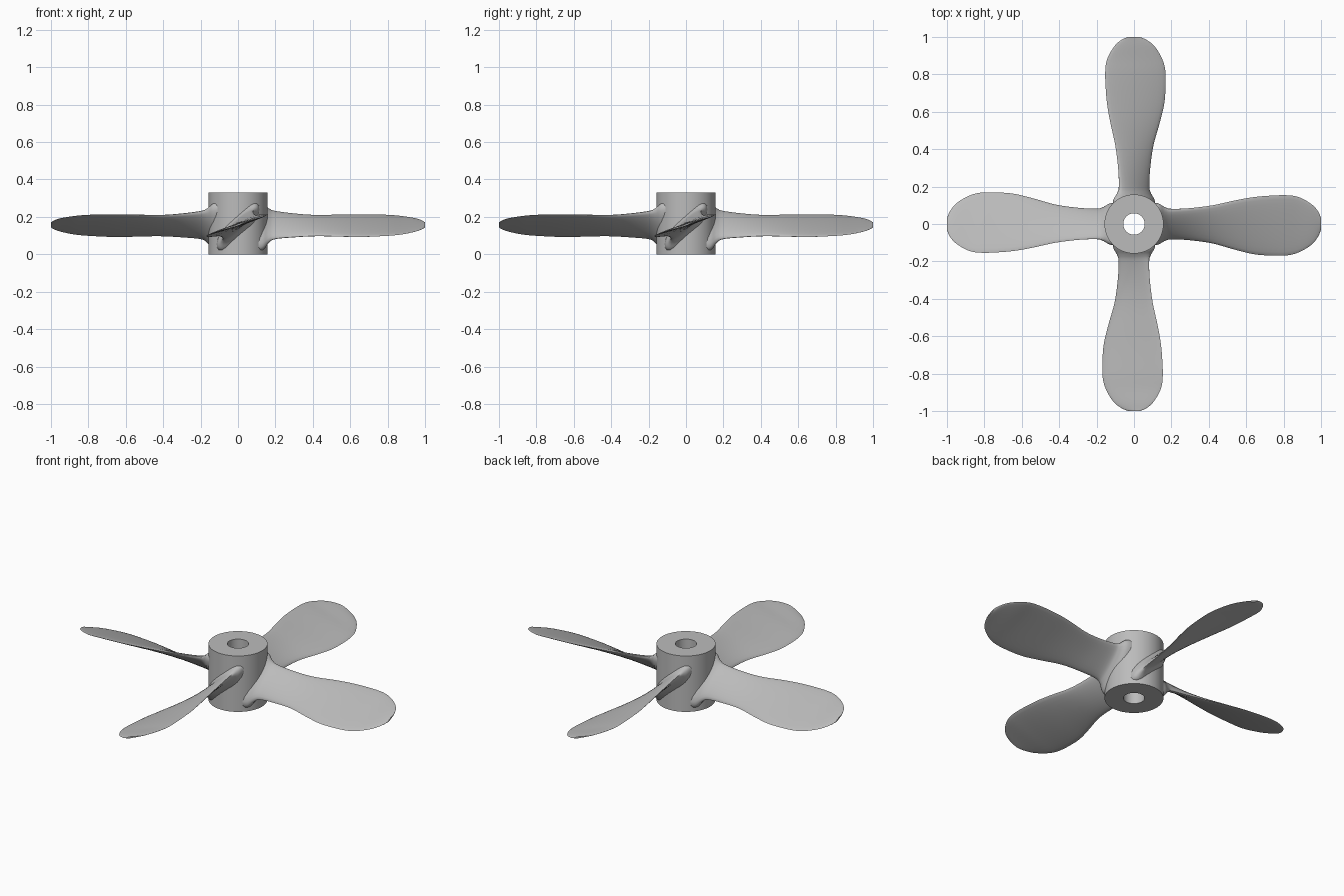
import bpy, bmesh, math
from mathutils import Matrix, Vector

cube = bpy.data.objects.get("Cube")
if cube:
    bpy.data.objects.remove(cube)

metal = bpy.data.materials.new("grey_metal")
metal.use_nodes = True
metal.diffuse_color = (0.5, 0.5, 0.5, 1)
metal.node_tree.nodes["Principled BSDF"].inputs["Base Color"].default_value = (0.5, 0.5, 0.5, 1)


def finish(bm, name, angle):
    bmesh.ops.recalc_face_normals(bm, faces=bm.faces)
    mesh = bpy.data.meshes.new(name)
    bm.to_mesh(mesh)
    bm.free()
    mesh.materials.append(metal)
    obj = bpy.data.objects.new(name, mesh)
    bpy.context.collection.objects.link(obj)
    bpy.ops.object.select_all(action="DESELECT")
    obj.select_set(True)
    bpy.context.view_layer.objects.active = obj
    bpy.ops.object.shade_smooth_by_angle(angle=math.radians(angle))
    return obj


def smooth_path(rows, steps):
    """Catmull-Rom interpolation through rows of numbers."""
    rows = [Vector(r) for r in rows]
    out = []
    for i in range(len(rows) - 1):
        a, b = rows[max(i - 1, 0)], rows[i]
        c, d = rows[i + 1], rows[min(i + 2, len(rows) - 1)]
        for k in range(steps):
            t = k / steps
            out.append(b + (c - a) * (t / 2) + (a * 2 - b * 5 + c * 4 - d) * (t * t / 2)
                       + (b * 3 - a - c * 3 + d) * (t ** 3 / 2))
    return out + [rows[-1]]


# Hub: a tube turned from a rectangular profile
HUB_R, BORE_R, HUB_H, SEG = 0.158, 0.057, 0.33, 64
bm = bmesh.new()
rings = []
for r, z in ((BORE_R, 0), (HUB_R, 0), (HUB_R, HUB_H), (BORE_R, HUB_H)):
    rings.append([bm.verts.new((r * math.cos(math.tau * i / SEG), r * math.sin(math.tau * i / SEG), z))
                  for i in range(SEG)])
for k in range(4):
    p, q = rings[k], rings[(k + 1) % 4]
    for i in range(SEG):
        j = (i + 1) % SEG
        bm.faces.new((p[i], p[j], q[j], q[i]))
finish(bm, "hub", 40)

# Blade stations: radius, trailing offset, leading offset, low z, high z, thickness
STATIONS = [
    (0.10, -0.105, 0.105, 0.02, 0.275, 0.13),
    (0.135, -0.10, 0.10, 0.03, 0.265, 0.11),
    (0.165, -0.087, 0.087, 0.065, 0.242, 0.07),
    (0.20, -0.081, 0.08, 0.083, 0.23, 0.046),
    (0.30, -0.087, 0.085, 0.092, 0.217, 0.034),
    (0.42, -0.104, 0.10, 0.098, 0.209, 0.028),
    (0.55, -0.14, 0.128, 0.095, 0.212, 0.024),
    (0.66, -0.164, 0.146, 0.093, 0.213, 0.021),
    (0.80, -0.169, 0.154, 0.099, 0.211, 0.017),
    (0.88, -0.152, 0.144, 0.107, 0.204, 0.014),
    (0.95, -0.11, 0.105, 0.122, 0.192, 0.012),
    (0.985, -0.066, 0.066, 0.135, 0.18, 0.010),
    (1.0, -0.03, 0.03, 0.145, 0.17, 0.008),
]
CHORD = 12


def build_blade(name, turn):
    bm = bmesh.new()
    loops = []
    for r, y0, y1, z0, z1, thick in smooth_path(STATIONS, 5):
        low, high = Vector((r, y0, z0)), Vector((r, y1, z1))
        along = (high - low).normalized()
        normal = Vector((1, 0, 0)).cross(along)
        # Lens-shaped section, with points all the way around
        loop = []
        for i in range(2 * CHORD):
            a = math.pi * i / CHORD
            u, s = (1 - math.cos(a)) / 2, math.sin(a)
            loop.append(bm.verts.new(low.lerp(high, u) + normal * (thick / 2 * s)))
        loops.append(loop)
    for p, q in zip(loops, loops[1:]):
        for i in range(len(p)):
            j = (i + 1) % len(p)
            bm.faces.new((p[i], p[j], q[j], q[i]))
    bm.faces.new(loops[0])
    bm.faces.new(loops[-1])
    bm.transform(Matrix.Rotation(turn, 4, "Z"))
    return finish(bm, name, 50)


for n, side in enumerate(("left", "back", "right", "front")):
    build_blade(side + "_blade", n * math.pi / 2)
